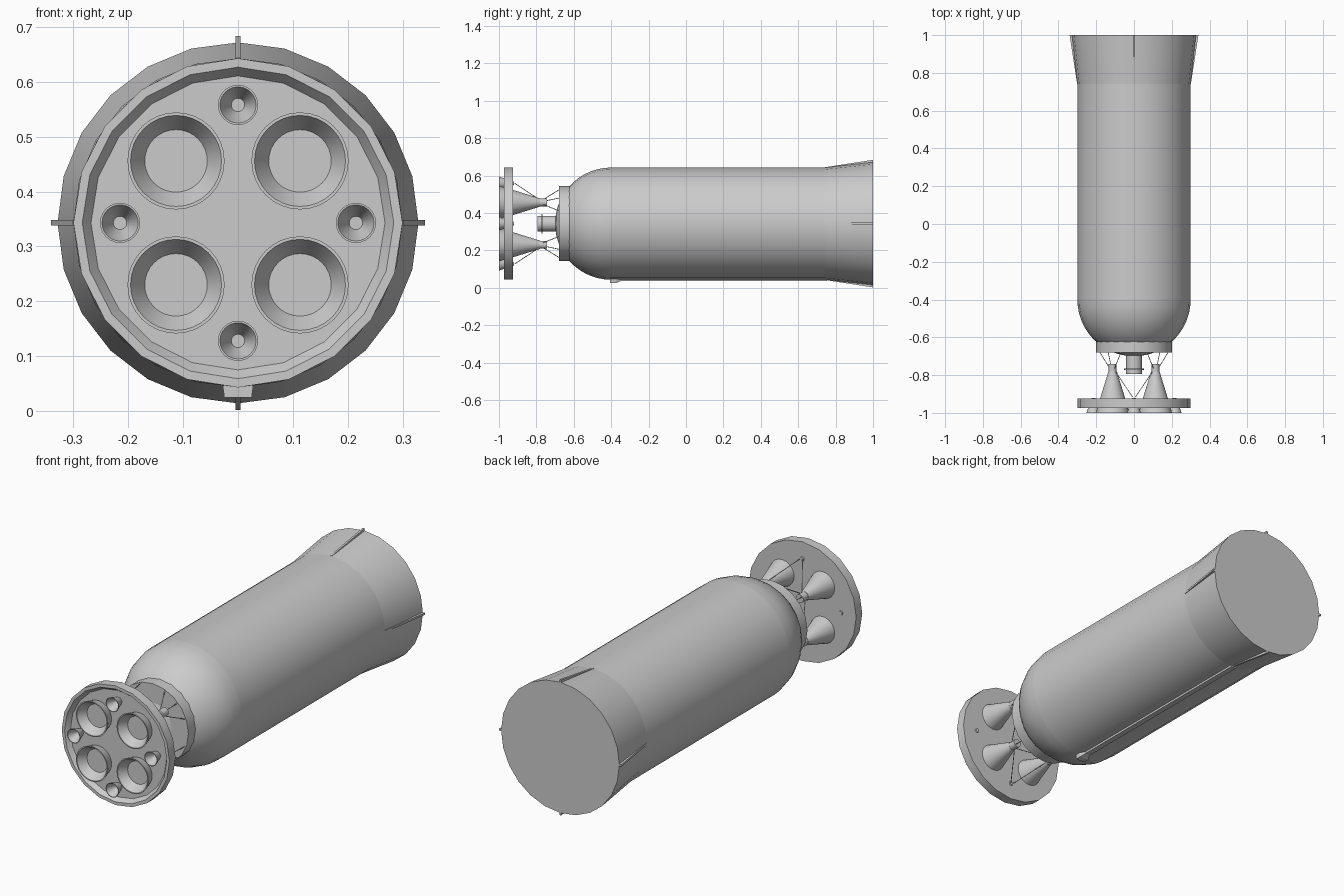
import bpy, bmesh, math
from mathutils import Vector, Matrix

if "Cube" in bpy.data.objects:
    bpy.data.objects.remove(bpy.data.objects["Cube"])

CZ = 0.343  # height of the rocket axis
metal = bpy.data.materials.new("grey_metal")
metal.diffuse_color = (0.6, 0.6, 0.6, 1)
metal.use_nodes = True
metal.node_tree.nodes["Principled BSDF"].inputs["Base Color"].default_value = metal.diffuse_color


def finish(bm, name, angle=30):
    bmesh.ops.remove_doubles(bm, verts=bm.verts, dist=1e-6)
    bmesh.ops.recalc_face_normals(bm, faces=bm.faces)
    me = bpy.data.meshes.new(name)
    bm.to_mesh(me)
    bm.free()
    me.materials.append(metal)
    ob = bpy.data.objects.new(name, me)
    bpy.context.collection.objects.link(ob)
    if angle:
        bpy.ops.object.select_all(action='DESELECT')
        ob.select_set(True)
        bpy.context.view_layer.objects.active = ob
        bpy.ops.object.shade_smooth_by_angle(angle=math.radians(angle))
    return ob


def revolve(name, profile, sides=24, x=0, z=0):
    """Turn (radius, y) points around a y axis offset by x, z; ends are closed."""
    bm = bmesh.new()
    rings = []
    for r, y in profile:
        ring = []
        for i in range(sides):
            a = 2 * math.pi * i / sides
            ring.append(bm.verts.new((x + r * math.sin(a), y, CZ + z + r * math.cos(a))))
        rings.append(ring)
    for a, b in zip(rings, rings[1:]):
        for i in range(sides):
            j = (i + 1) % sides
            bm.faces.new((a[i], a[j], b[j], b[i]))
    bm.faces.new(rings[0])
    bm.faces.new(rings[-1])
    return finish(bm, name)


def rod(name, a, b, r=0.002):
    a, b = Vector(a), Vector(b)
    d = b - a
    m = Matrix.Translation((a + b) / 2) @ d.to_track_quat('Z', 'Y').to_matrix().to_4x4()
    bm = bmesh.new()
    bmesh.ops.create_cone(bm, cap_ends=True, segments=6, radius1=r, radius2=r,
                          depth=d.length, matrix=m)
    return finish(bm, name)


def prism(name, sections, turn=0):
    """Loft four-point (u, v) sections along y; v is the distance from the axis."""
    bm = bmesh.new()
    rot = Matrix.Rotation(turn, 4, 'Y')
    rings = [[bm.verts.new(rot @ Vector((u, y, v)) + Vector((0, 0, CZ))) for u, v in pts]
             for y, pts in sections]
    for a, b in zip(rings, rings[1:]):
        for i in range(4):
            j = (i + 1) % 4
            bm.faces.new((a[i], a[j], b[j], b[i]))
    bm.faces.new(rings[0])
    bm.faces.new(rings[-1])
    return finish(bm, name, 0)


def block(w_in, w_out, v0, v1):
    return [(-w_in, v0), (w_in, v0), (w_out, v1), (-w_out, v1)]


# Tank with rounded front dome and flared rear skirt
dome = [(0.3 * math.cos(t), -0.4 - 0.3 * math.sin(t))
        for t in [math.radians(86 * i / 12) for i in range(13)]]
revolve("tank_dome", dome)
revolve("tank_body", [(0.3, -0.4), (0.3, 0.74)])
revolve("rear_skirt", [(0.3, 0.74), (0.329, 1.0)])

# Thrust ring and central pump
revolve("thrust_ring", [(0.2, -0.68), (0.2, -0.62)], 20)
revolve("pump", [(0.042, -0.795), (0.042, -0.69)], 20)
revolve("pump_collar", [(0.052, -0.772), (0.052, -0.766)], 20)

# Heat shield plate with a recessed front
revolve("engine_plate", [(0.268, -0.95), (0.284, -0.973), (0.3, -0.973), (0.3, -0.925)], 20)

# Four main engines with their struts and feed pipes
for sx in (-1, 1):
    for sz in (-1, 1):
        x, z = 0.113 * sx, 0.113 * sz
        revolve("main_nozzle", [(0.057, -0.957), (0.083, -1.0), (0.0885, -1.0),
                                (0.067, -0.925), (0.022, -0.78)], 32, x, z)
        revolve("engine_head", [(0.021, -0.79), (0.021, -0.742)], 16, x, z)
        for deg in (20, 45, 70):
            a = math.radians(deg)
            rod("thrust_strut", (x, -0.79, CZ + z),
                (0.195 * math.cos(a) * sx, -0.675, CZ + 0.195 * math.sin(a) * sz))
        rod("feed_pipe", (x, -0.76, CZ + z), (0.008 * sx, -0.915, CZ + 0.215 * sz))

# Four small steering nozzles
for k in range(4):
    a = k * math.pi / 2
    revolve("steering_nozzle", [(0.008, -0.94), (0.033, -1.0), (0.0365, -1.0),
                                (0.009, -0.92)], 24, 0.215 * math.sin(a), 0.215 * math.cos(a))

# Four slim wedge fins on the skirt
for k in range(4):
    prism("skirt_fin", [(0.74, block(0.005, 0.005, 0.28, 0.301)),
                        (1.0, block(0.005, 0.005, 0.28, 0.341))], k * math.pi / 2)

# Cable duct along the underside with a housing at its front
prism("cable_duct", [(-0.38, block(0.016, 0.014, 0.28, 0.308)),
                     (0.75, block(0.016, 0.014, 0.28, 0.308))], math.pi)
prism("duct_housing", [(-0.405, block(0.03, 0.025, 0.28, 0.318)),
                       (-0.375, block(0.03, 0.025, 0.28, 0.318)),
                       (-0.35, block(0.016, 0.014, 0.28, 0.308))], math.pi)
